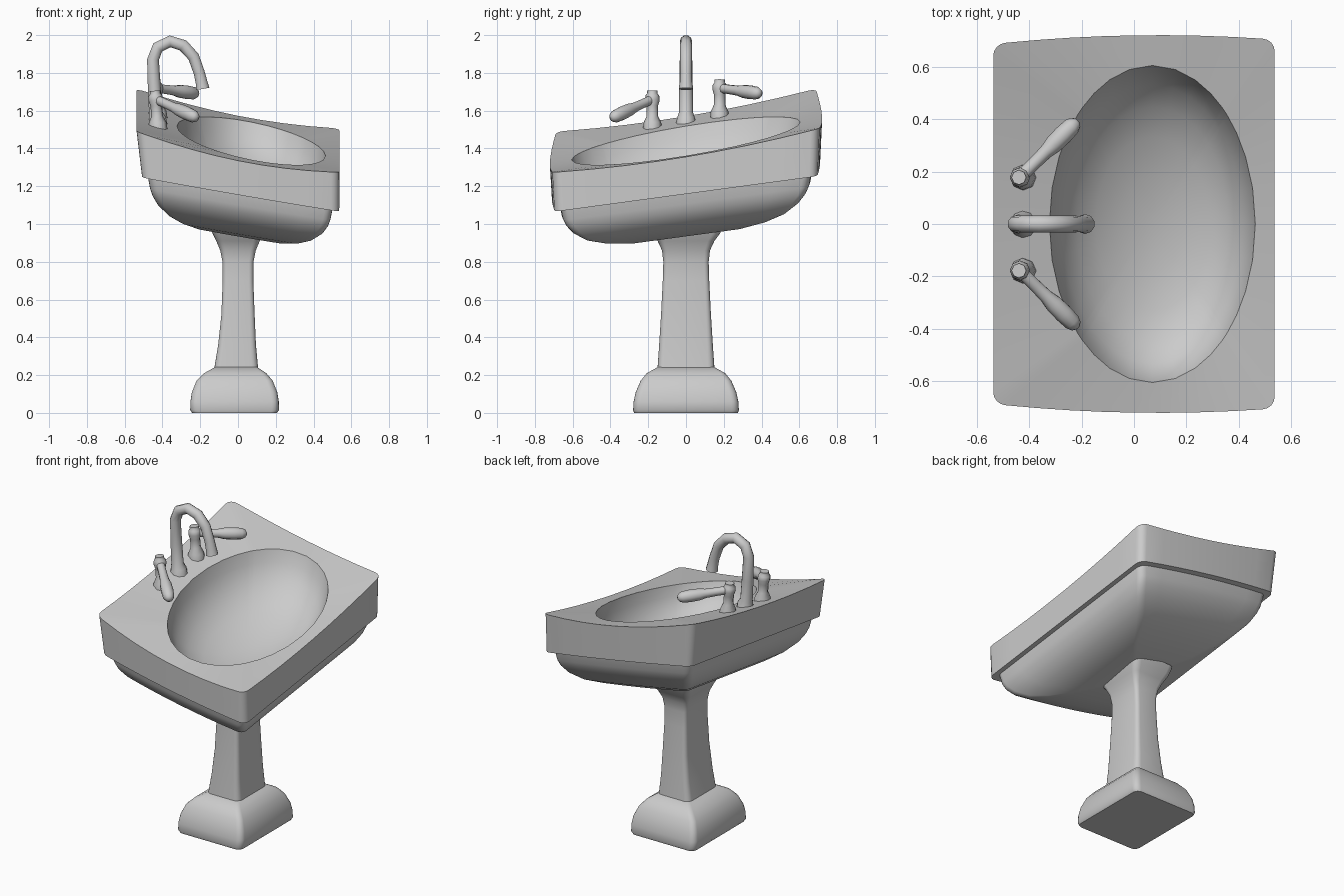
import bpy, bmesh
from math import cos, sin, pi, atan2, radians
from mathutils import Vector

if "Cube" in bpy.data.objects:
    bpy.data.objects.remove(bpy.data.objects["Cube"])


def loft(name, rings, angle=35):
    """Skin a list of equal-length rings and cap both ends."""
    bm = bmesh.new()
    rows = [[bm.verts.new(p) for p in ring] for ring in rings]
    n = len(rows[0])
    for r0, r1 in zip(rows, rows[1:]):
        for i in range(n):
            j = (i + 1) % n
            bm.faces.new((r0[i], r0[j], r1[j], r1[i]))
    bm.faces.new(rows[0][::-1])
    bm.faces.new(rows[-1])
    bmesh.ops.recalc_face_normals(bm, faces=bm.faces)
    me = bpy.data.meshes.new(name)
    bm.to_mesh(me)
    bm.free()
    ob = bpy.data.objects.new(name, me)
    bpy.context.collection.objects.link(ob)
    bpy.ops.object.select_all(action='DESELECT')
    ob.select_set(True)
    bpy.context.view_layer.objects.active = ob
    bpy.ops.object.shade_smooth_by_angle(angle=radians(angle))
    return ob


def outline(a, b, r, edge=0, arc=4):
    """Rounded rectangle with half sizes a, b and extra points along each edge."""
    pts = []
    for q, (sx, sy) in enumerate([(1, 1), (-1, 1), (-1, -1), (1, -1)]):
        for k in range(arc + 1):
            t = (q + k / arc) * pi / 2
            pts.append(Vector((sx * (a - r) + r * cos(t), sy * (b - r) + r * sin(t))))
    out, m = [], arc + 1
    for i, p in enumerate(pts):
        out.append(p)
        if i % m == arc:
            nxt = pts[(i + 1) % len(pts)]
            out += [p.lerp(nxt, k / (edge + 1)) for k in range(1, edge + 1)]
    return out


def tube(name, path, radii, sides=10):
    """Sweep a circle of varying radius along a path."""
    pts = [Vector(p) for p in path]
    rings, u = [], None
    for i, (p, r) in enumerate(zip(pts, radii)):
        d = (pts[min(i + 1, len(pts) - 1)] - pts[max(i - 1, 0)]).normalized()
        ref = Vector((0, 1, 0)) if u is None else u
        u = (ref - d * ref.dot(d)).normalized()
        v = d.cross(u)
        rings.append([p + r * (cos(2 * pi * k / sides) * u + sin(2 * pi * k / sides) * v)
                      for k in range(sides)])
    return loft(name, rings, 50)


# Basin: sloping heights of the rim and of the band's lower edge
def rim_z(x, y):
    return 1.44 - 0.2 * (x - 0.07) + 0.165 * y


def corner_lift(x, y):
    return 0.045 * (x / 0.54) ** 2 * (0.2 + 0.8 * (y / 0.72) ** 2)


def band_z(x, y):
    return 1.25 - 0.17 * x + 0.135 * y


A, B = 0.537, 0.72
base = outline(A, B, 0.045, edge=7)
shape = [Vector((p.x, p.y * (1 - 0.034 * (p.x / A) ** 2 + 0.012 * p.x / A))) for p in base]
rings = []

# Underside, from the centre outwards (scale x, scale y, drop)
for sx, sy, drop in [(0.15, 0.15, 0.295), (0.42, 0.42, 0.275), (0.57, 0.6, 0.245),
                     (0.7, 0.74, 0.205), (0.81, 0.84, 0.15), (0.865, 0.895, 0.1),
                     (0.89, 0.92, 0.06), (0.91, 0.935, 0.0)]:
    ring = [(p.x * sx + 0.012, p.y * sy) for p in shape]
    rings.append([(x, y, band_z(x, y) - drop) for x, y in ring])

# Outer band
ring = [(p.x * 0.972 + 0.014, p.y * 0.985) for p in shape]
rings.append([(x, y, band_z(x, y)) for x, y in ring])
rings.append([(p.x, p.y, rim_z(p.x, p.y) + corner_lift(p.x, p.y)) for p in shape])

# Oval bowl
for s, depth in [(1, 0), (0.96, 0.07), (0.88, 0.14), (0.74, 0.205),
                 (0.55, 0.25), (0.3, 0.28), (0.08, 0.29)]:
    ring = []
    for p in base:
        t = atan2(p.y / B, p.x / A)
        x, y = 0.07 + 0.393 * s * cos(t), 0.605 * s * sin(t)
        ring.append((x, y, rim_z(x, y) - depth))
    rings.append(ring)
loft("basin", rings, 32)


# Pedestal column and foot (z, half x, half y, centre x)
def stack(name, levels, r):
    loft(name, [[(p.x + cx, p.y, z) for p in outline(hx, hy, r * hx)]
                for z, hx, hy, cx in levels], 40)


stack("pedestal_column", [(0.22, 0.118, 0.152, -0.01), (0.36, 0.1, 0.142, -0.005),
                          (0.52, 0.088, 0.132, 0), (0.7, 0.081, 0.123, 0),
                          (0.8, 0.082, 0.12, 0), (0.86, 0.094, 0.127, 0),
                          (0.91, 0.115, 0.15, 0), (0.95, 0.135, 0.18, 0),
                          (1.0, 0.15, 0.2, 0)], 0.3)
stack("pedestal_foot", [(0, 0.225, 0.275, -0.018), (0.015, 0.235, 0.28, -0.018),
                        (0.06, 0.234, 0.277, -0.018), (0.11, 0.226, 0.266, -0.018),
                        (0.17, 0.202, 0.24, -0.018), (0.21, 0.165, 0.208, -0.015),
                        (0.242, 0.112, 0.15, -0.01)], 0.16)

# Gooseneck spout
tube("spout",
     [(-0.425, 0, 1.52), (-0.427, 0, 1.56), (-0.435, 0, 1.59), (-0.443, 0, 1.72),
      (-0.45, 0, 1.87), (-0.425, 0, 1.935), (-0.36, 0, 1.967), (-0.29, 0, 1.945),
      (-0.235, 0, 1.885), (-0.205, 0, 1.8), (-0.193, 0, 1.75), (-0.187, 0, 1.715)],
     [0.055, 0.048, 0.038, 0.036, 0.033, 0.033, 0.033, 0.033, 0.032, 0.031, 0.033, 0.038])

# Tap posts and levers
for side, tag in [(1, "back"), (-1, "front")]:
    y = 0.178 * side
    z = 1.555 + 0.165 * y
    tube(tag + "_tap_post",
         [(-0.425 - 0.08 * h, y, z + h) for h in (-0.03, 0.01, 0.045, 0.1, 0.13, 0.155, 0.165, 0.18)],
         [0.05, 0.047, 0.031, 0.03, 0.039, 0.036, 0.027, 0.028], 8)
    start = Vector((-0.435, y, z + 0.135))
    end = Vector((-0.215, 0.395 * side, 1.69 if side > 0 else 1.56))
    steps = [0, 0.25, 0.45, 0.58, 0.75, 0.9, 0.97, 1]
    tube(tag + "_tap_lever", [start.lerp(end, t) for t in steps],
         [0.025, 0.025, 0.027, 0.035, 0.037, 0.034, 0.024, 0.01], 10)
